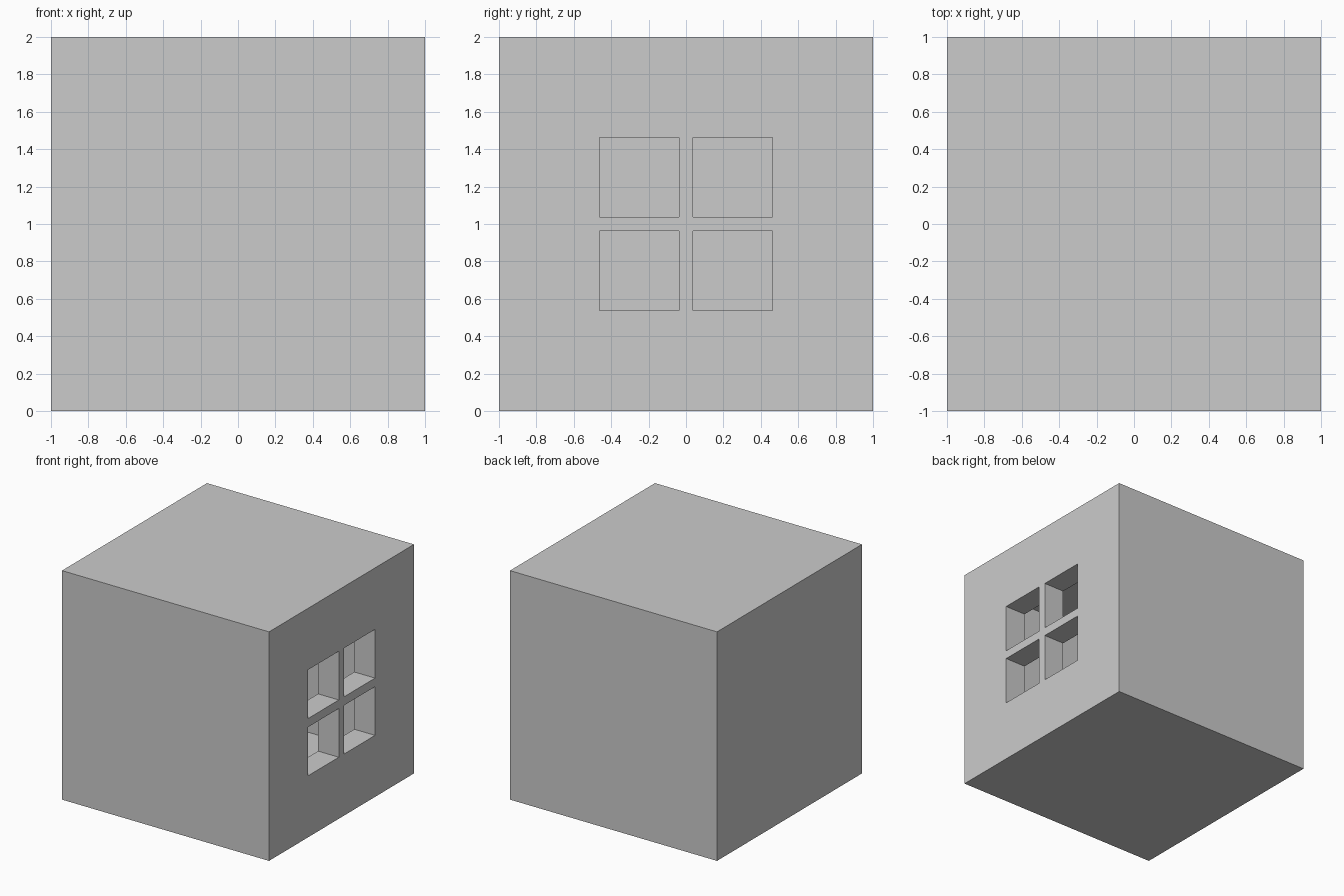
import bpy, bmesh
from mathutils import Matrix, Vector

if "Cube" in bpy.data.objects:
    bpy.data.objects.remove(bpy.data.objects["Cube"])

WALL = 0.2              # wall, floor and ceiling thickness
PANE = 0.425            # side of one square window opening
OFFSET = 0.25           # opening centre from window centre


def boxes(name, items):
    """One object made of boxes given as (centre, size)."""
    bm = bmesh.new()
    for centre, size in items:
        bmesh.ops.create_cube(bm, size=1, matrix=Matrix.Translation(centre)
                              @ Matrix.Diagonal(Vector(size)).to_4x4())
    mesh = bpy.data.meshes.new(name)
    bm.to_mesh(mesh)
    bm.free()
    obj = bpy.data.objects.new(name, mesh)
    bpy.context.collection.objects.link(obj)
    return obj


def cut(target, cutter):
    mod = target.modifiers.new(cutter.name, 'BOOLEAN')
    mod.operation = 'DIFFERENCE'
    mod.solver = 'EXACT'
    mod.object = cutter
    cutter.hide_render = True
    cutter.display_type = 'WIRE'


# Cubic room
room = boxes("room_walls", [((0, 0, 1), (2, 2, 2))])

# Hollow interior
inner = 2 - 2 * WALL
cut(room, boxes("interior_cutter", [((0, 0, 1), (inner, inner, inner))]))

# Four window openings through the right wall, leaving a cross of glazing bars
cut(room, boxes("window_cutter", [
    ((1, sy * OFFSET, 1 + sz * OFFSET), (3 * WALL, PANE, PANE))
    for sy in (-1, 1) for sz in (-1, 1)]))
